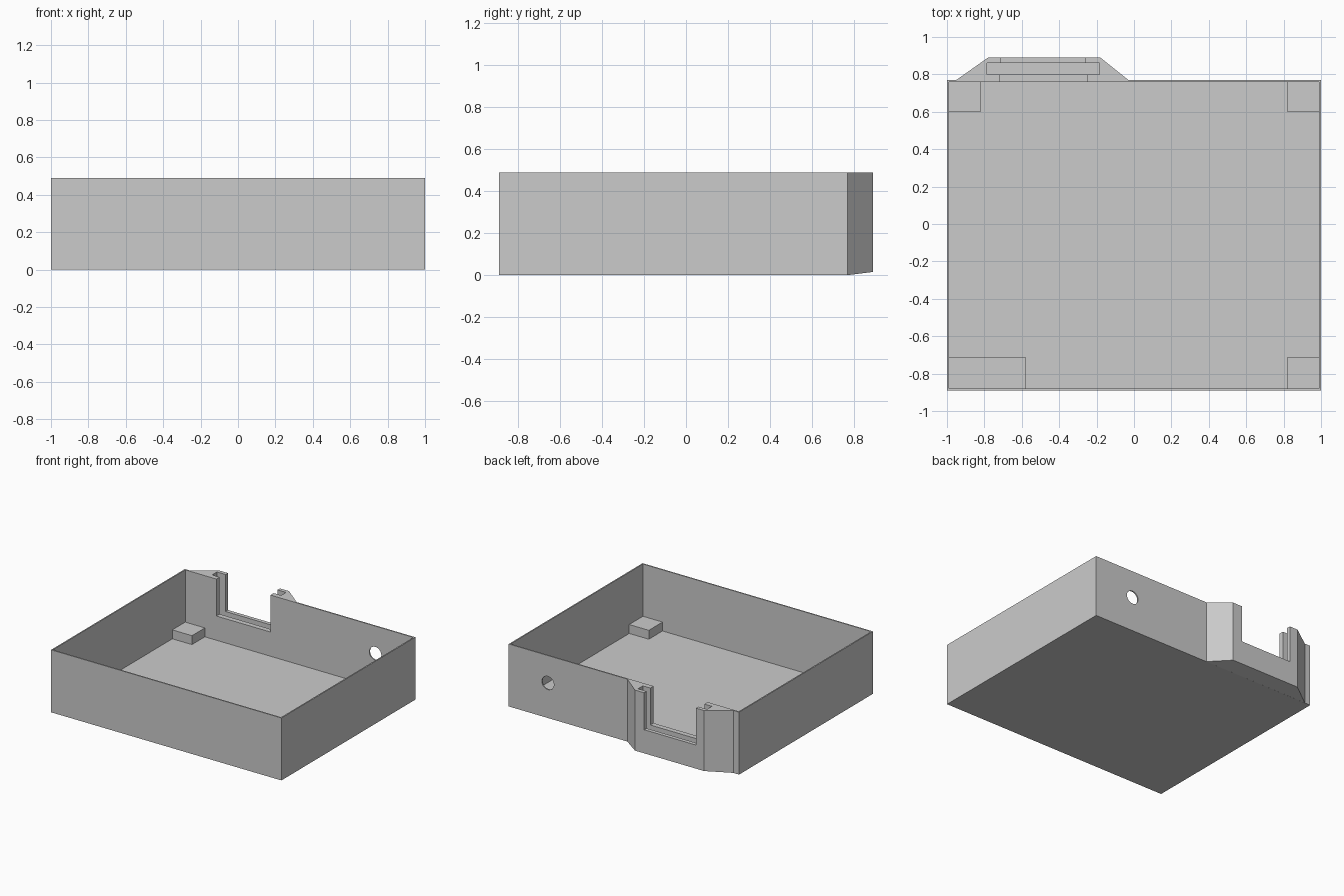
import bpy, bmesh, math

cube = bpy.data.objects.get("Cube")
if cube:
    bpy.data.objects.remove(cube, do_unlink=True)

grey = bpy.data.materials.new("plain_grey")
grey.use_nodes = True
grey.diffuse_color = (0.6, 0.6, 0.6, 1)
grey.node_tree.nodes["Principled BSDF"].inputs["Base Color"].default_value = (0.6, 0.6, 0.6, 1)

TOP = 0.49
WALL = 0.01
BACK, FRONT = 0.77, -0.89


def prism(name, outline, bottom, top):
    """Extruded outline; bottom is a function of y so it may slope."""
    bm = bmesh.new()
    low = [bm.verts.new((x, y, bottom(y))) for x, y in outline]
    high = [bm.verts.new((x, y, top)) for x, y in outline]
    bm.faces.new(low[::-1])
    bm.faces.new(high)
    n = len(outline)
    for i in range(n):
        j = (i + 1) % n
        bm.faces.new((low[i], low[j], high[j], high[i]))
    bmesh.ops.recalc_face_normals(bm, faces=bm.faces)
    mesh = bpy.data.meshes.new(name)
    bm.to_mesh(mesh)
    bm.free()
    mesh.materials.append(grey)
    obj = bpy.data.objects.new(name, mesh)
    bpy.context.collection.objects.link(obj)
    return obj


def box(name, x0, x1, y0, y1, z0, z1):
    return prism(name, [(x0, y0), (x1, y0), (x1, y1), (x0, y1)], lambda y: z0, z1)


def combine(target, tool, operation):
    """Apply a boolean and discard the tool."""
    mod = target.modifiers.new(operation.lower(), "BOOLEAN")
    mod.operation = operation
    mod.solver = "EXACT"
    mod.object = tool
    bpy.context.view_layer.objects.active = target
    bpy.ops.object.modifier_apply(modifier=mod.name)
    bpy.data.objects.remove(tool, do_unlink=True)


# Open tray with thin walls and floor
tray = box("tray", -1, 1, FRONT, BACK, 0, TOP)

# Tapered panel holder on the back wall, its underside rising slightly
outline = [(-0.95, 0.765), (-0.03, 0.765), (-0.03, BACK),
           (-0.18, 0.89), (-0.78, 0.89), (-0.95, BACK)]
holder = prism("panel_holder", outline, lambda y: max(0, y - BACK) * 0.125, TOP)
combine(tray, holder, "UNION")
combine(tray, box("cavity", -1 + WALL, 1 - WALL, FRONT + WALL, BACK - WALL, WALL, 1), "DIFFERENCE")

# Window through the holder and the wider groove that takes a panel
combine(tray, box("inner_window", -0.72, -0.25, 0.7, 0.82, 0.2, 1), "DIFFERENCE")
combine(tray, box("outer_window", -0.71, -0.26, 0.82, 1, 0.2, 1), "DIFFERENCE")
combine(tray, box("groove", -0.785, -0.185, 0.80, 0.86, 0.15, 1), "DIFFERENCE")

# Round cable hole in the back wall
bpy.ops.mesh.primitive_cylinder_add(vertices=32, radius=0.052, depth=0.1,
                                    location=(0.66, BACK, 0.275),
                                    rotation=(math.pi / 2, 0, 0))
hole = bpy.context.object
hole.data.materials.append(grey)
combine(tray, hole, "DIFFERENCE")

# Corner rests inside the tray; the front right one is longer
left, right = -1 + WALL, 1 - WALL
near, far = FRONT + WALL, BACK - WALL
for name, x0, x1, y0, y1 in (
        ("back_right_rest", left, -0.82, 0.60, far),
        ("back_left_rest", 0.82, right, 0.60, far),
        ("front_right_rest", left, -0.58, near, -0.71),
        ("front_left_rest", 0.82, right, near, -0.71)):
    box(name, x0, x1, y0, y1, WALL, 0.08)
